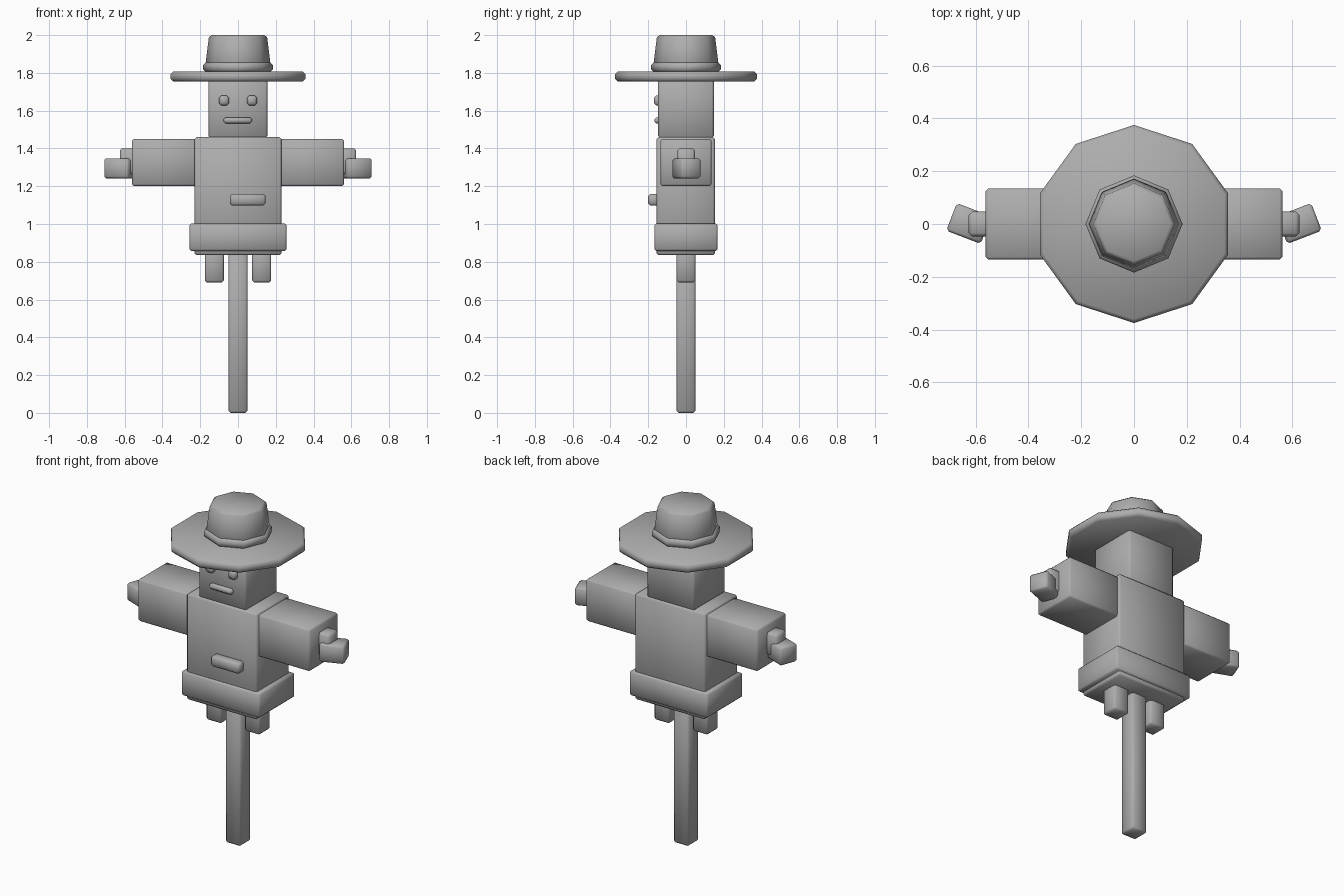
import bpy
import bmesh
import math
from mathutils import Matrix, Vector

cube = bpy.data.objects.get("Cube")
if cube:
    bpy.data.objects.remove(cube, do_unlink=True)

# One plain grey for the whole figure
GREY = (0.42, 0.42, 0.42, 1.0)
grey = bpy.data.materials.new("plain grey")
grey.use_nodes = True
grey.diffuse_color = GREY
grey.node_tree.nodes["Principled BSDF"].inputs["Base Color"].default_value = GREY


def finish(name, bm, bevel):
    """Turn a bmesh into a softly bevelled, smooth-shaded object."""
    bmesh.ops.recalc_face_normals(bm, faces=bm.faces)
    for face in bm.faces:
        face.smooth = True
    mesh = bpy.data.meshes.new(name)
    bm.to_mesh(mesh)
    bm.free()
    mesh.materials.append(grey)
    obj = bpy.data.objects.new(name, mesh)
    bpy.context.collection.objects.link(obj)
    mod = obj.modifiers.new("Soft edges", "BEVEL")
    mod.width = bevel
    mod.segments = 1
    mod.limit_method = "ANGLE"
    mod.angle_limit = math.radians(50)
    return obj


def box(name, low, high, bevel=0.01, turn=0.0):
    """Box between two corners, optionally turned about z."""
    low, high = Vector(low), Vector(high)
    bm = bmesh.new()
    bmesh.ops.create_cube(bm, size=1.0)
    bmesh.ops.scale(bm, vec=high - low, verts=bm.verts)
    obj = finish(name, bm, bevel)
    obj.location = (low + high) / 2
    obj.rotation_euler.z = turn
    return obj


def prism(name, sides, r_low, r_high, z_low, z_high, bevel):
    """Tapered prism with one corner pointing to the back."""
    bm = bmesh.new()
    bmesh.ops.create_cone(bm, cap_ends=True, segments=sides, radius1=r_low,
                          radius2=r_high, depth=z_high - z_low)
    first = max(bm.verts, key=lambda v: v.co.y)
    angle = math.pi / 2 - math.atan2(first.co.y, first.co.x)
    bmesh.ops.rotate(bm, verts=bm.verts, matrix=Matrix.Rotation(angle, 3, "Z"))
    obj = finish(name, bm, bevel)
    obj.location.z = (z_low + z_high) / 2
    return obj


# Post and body
box("pole", (-0.05, -0.05, 0), (0.05, 0.05, 0.9))
box("torso", (-0.23, -0.155, 0.835), (0.23, 0.153, 1.46))
box("waistband", (-0.257, -0.167, 0.857), (0.257, 0.167, 1.002))
box("pocket", (-0.043, -0.2, 1.097), (0.146, -0.14, 1.16), 0.012)

# Head and face
box("head", (-0.156, -0.147, 1.455), (0.155, 0.147, 1.78))
box("mouth", (-0.076, -0.167, 1.532), (0.073, -0.13, 1.565), 0.01)

# Hat
prism("hat_brim", 10, 0.375, 0.375, 1.754, 1.808, 0.014)
prism("hat_band", 8, 0.184, 0.184, 1.803, 1.858, 0.015)
prism("hat_crown", 8, 0.178, 0.153, 1.80, 2.0, 0.012)

# Paired parts
for side, s in (("left", 1), ("right", -1)):
    def pair(part, x1, x2, y1, y2, z1, z2, bevel=0.01, turn=0.0):
        a, b = sorted((s * x1, s * x2))
        box(f"{side}_{part}", (a, y1, z1), (b, y2, z2), bevel, s * turn)

    pair("eye", 0.047, 0.1, -0.17, -0.13, 1.627, 1.681, 0.012)
    pair("sleeve", 0.2, 0.562, -0.135, 0.135, 1.201, 1.45)
    pair("wrist", 0.5, 0.626, -0.047, 0.047, 1.265, 1.4, 0.012)
    pair("hand", 0.556, 0.696, -0.054, 0.058, 1.242, 1.348, 0.01, math.radians(21))
    pair("leg_stub", 0.075, 0.176, -0.05, 0.05, 0.691, 0.9)
